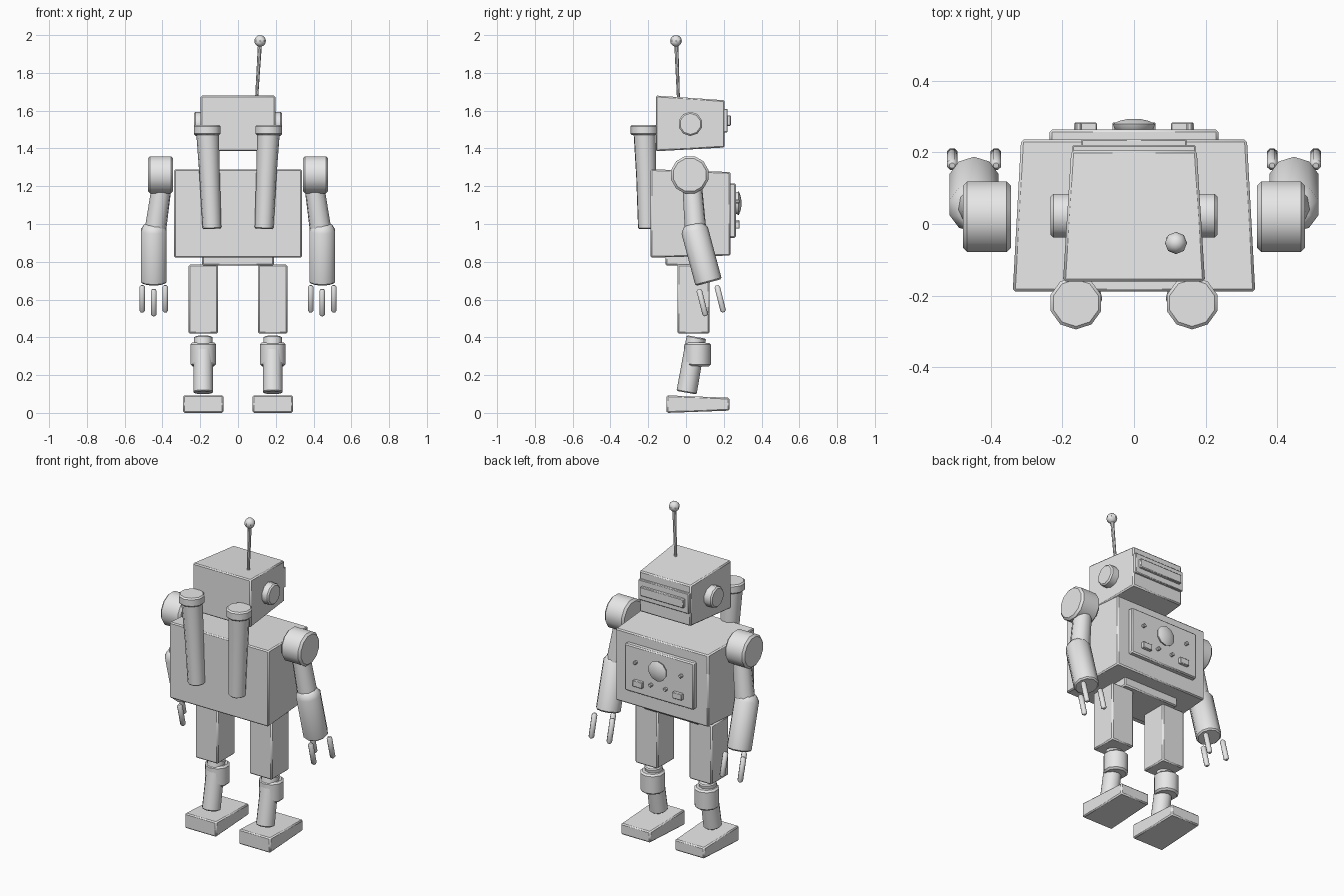
import bpy, bmesh, math
from mathutils import Vector

old = bpy.data.objects.get("Cube")
if old:
    bpy.data.objects.remove(old, do_unlink=True)

grey = bpy.data.materials.new("plain_grey")
grey.use_nodes = True
grey.diffuse_color = (0.8, 0.8, 0.8, 1)
grey.node_tree.nodes["Principled BSDF"].inputs["Base Color"].default_value = (0.8, 0.8, 0.8, 1)


def finish(name, bm, bevel):
    """Chamfer the hard edges, then turn the bmesh into an object."""
    bmesh.ops.recalc_face_normals(bm, faces=bm.faces)
    if bevel:
        hard = [e for e in bm.edges if e.calc_face_angle(0) > math.radians(50)]
        bmesh.ops.bevel(bm, geom=hard, offset=bevel, segments=1,
                        affect='EDGES', clamp_overlap=True)
        bmesh.ops.recalc_face_normals(bm, faces=bm.faces)
    mesh = bpy.data.meshes.new(name)
    bm.to_mesh(mesh)
    bm.free()
    mesh.materials.append(grey)
    obj = bpy.data.objects.new(name, mesh)
    bpy.context.collection.objects.link(obj)
    bpy.ops.object.select_all(action='DESELECT')
    obj.select_set(True)
    bpy.context.view_layer.objects.active = obj
    bpy.ops.object.shade_smooth_by_angle(angle=math.radians(40))
    return obj


def block(name, back, front, cx=0, bevel=0.007):
    """Box tapered along y; each end is (y, half width, bottom, top)."""
    bm = bmesh.new()
    ends = []
    for y, hw, z0, z1 in (back, front):
        corners = ((-hw, z0), (hw, z0), (hw, z1), (-hw, z1))
        ends.append([bm.verts.new((cx + x, y, z)) for x, z in corners])
    a, b = ends
    bm.faces.new(a)
    bm.faces.new(b)
    for i in range(4):
        j = (i + 1) % 4
        bm.faces.new((a[i], a[j], b[j], b[i]))
    return finish(name, bm, bevel)


def tube(name, rings, sides=10, bevel=0.006, mirror=1):
    """Round section swept through rings of (centre, radius)."""
    pts = [(Vector((c[0] * mirror, c[1], c[2])), r) for c, r in rings]
    turn = (pts[-1][0] - pts[0][0]).to_track_quat('Z', 'Y')
    bm = bmesh.new()
    loops = []
    for c, r in pts:
        loop = []
        for i in range(sides):
            t = math.tau * (i + 0.5) / sides
            loop.append(bm.verts.new(c + turn @ Vector((r * math.cos(t), r * math.sin(t), 0))))
        loops.append(loop)
    bm.faces.new(loops[0])
    bm.faces.new(loops[-1])
    for a, b in zip(loops, loops[1:]):
        for i in range(sides):
            j = (i + 1) % sides
            bm.faces.new((a[i], a[j], b[j], b[i]))
    return finish(name, bm, bevel)


def capsule(name, start, end, r, mirror):
    """Thin rod with rounded ends."""
    s, e = Vector(start), Vector(end)
    step = (e - s).normalized() * r
    tube(name, [(s, r * 0.5), (s + step * 0.6, r), (e - step * 0.6, r), (e, r * 0.5)],
         8, 0, mirror)


# Head with visor
block("head", (-0.16, 0.198, 1.385, 1.68), (0.205, 0.175, 1.405, 1.655))
block("visor_plate", (0.18, 0.172, 1.485, 1.61), (0.22, 0.172, 1.485, 1.61), bevel=0.004)
block("visor_bar", (0.2, 0.147, 1.52, 1.575), (0.237, 0.147, 1.52, 1.575), bevel=0.004)

# Antenna
tube("antenna_rod", [((0.098, -0.04, 1.66), 0.008), ((0.117, -0.052, 1.97), 0.011)], 8, 0)
ball = bmesh.new()
bmesh.ops.create_uvsphere(ball, u_segments=8, v_segments=6, radius=0.031)
bmesh.ops.translate(ball, verts=ball.verts, vec=(0.117, -0.053, 1.969))
finish("antenna_ball", ball, 0)

# Torso, hips and chest panel
block("torso", (-0.188, 0.338, 0.822, 1.29), (0.235, 0.315, 0.833, 1.275))
block("hips", (-0.108, 0.19, 0.78, 0.86), (0.15, 0.19, 0.78, 0.86))
block("chest_panel", (0.22, 0.235, 0.927, 1.215), (0.264, 0.235, 0.927, 1.215))
tube("chest_dial", [((0, 0.255, 1.11), 0.045), ((0, 0.268, 1.11), 0.058),
                    ((0, 0.279, 1.11), 0.062), ((0, 0.287, 1.11), 0.045),
                    ((0, 0.293, 1.11), 0.018)], 10, 0)

for s, side in ((1, "left"), (-1, "right")):
    # Ear disc
    tube(f"{side}_ear", [((0.17, 0.023, 1.53), 0.064), ((0.233, 0.023, 1.53), 0.064)],
         mirror=s, bevel=0.008)

    # Chest controls
    for place, x, z in (("upper", 0.155, 1.12), ("lower", 0.05, 1.01)):
        tube(f"{side}_{place}_knob", [((x, 0.255, z), 0.011), ((x, 0.283, z), 0.011)],
             8, 0.003, s)
    block(f"{side}_switch", (0.255, 0.032, 0.975, 1.013), (0.283, 0.032, 0.975, 1.013),
          s * 0.135, 0.003)

    # Exhaust stack and its cap
    tube(f"{side}_exhaust_pipe", [((0.138, -0.205, 0.975), 0.05), ((0.15, -0.211, 1.25), 0.054),
                                  ((0.161, -0.219, 1.48), 0.06)], mirror=s)
    tube(f"{side}_exhaust_cap", [((0.162, -0.22, 1.47), 0.074), ((0.162, -0.22, 1.525), 0.074)],
         mirror=s, bevel=0.008)

    # Arm
    tube(f"{side}_shoulder", [((0.343, 0.02, 1.26), 0.102), ((0.477, 0.02, 1.26), 0.102)],
         12, 0.012, s)
    tube(f"{side}_upper_arm", [((0.398, 0.03, 1.24), 0.052), ((0.44, 0.052, 0.95), 0.058)],
         mirror=s)
    tube(f"{side}_forearm", [((0.446, 0.037, 1.0), 0.05), ((0.446, 0.046, 0.966), 0.072),
                             ((0.446, 0.12, 0.69), 0.072)], mirror=s, bevel=0.008)

    # Fingers
    for label, x, y, z in (("inner", 0.385, 0.163, 0.675), ("outer", 0.507, 0.163, 0.675),
                           ("rear", 0.446, 0.068, 0.655)):
        capsule(f"{side}_{label}_finger", (x, y, z), (x, y + 0.036, z - 0.142), 0.016, s)

    # Leg
    block(f"{side}_thigh", (-0.045, 0.077, 0.42, 0.785), (0.124, 0.077, 0.42, 0.785), s * 0.184)
    tube(f"{side}_shin", [((0.184, 0.003, 0.107), 0.054), ((0.184, 0.055, 0.402), 0.052)],
         mirror=s)
    tube(f"{side}_knee_collar", [((0.184, 0.06, 0.247), 0.071), ((0.184, 0.062, 0.372), 0.071)],
         mirror=s, bevel=0.01)
    block(f"{side}_foot", (-0.103, 0.107, 0, 0.093), (0.23, 0.1, 0.012, 0.08), s * 0.184)
